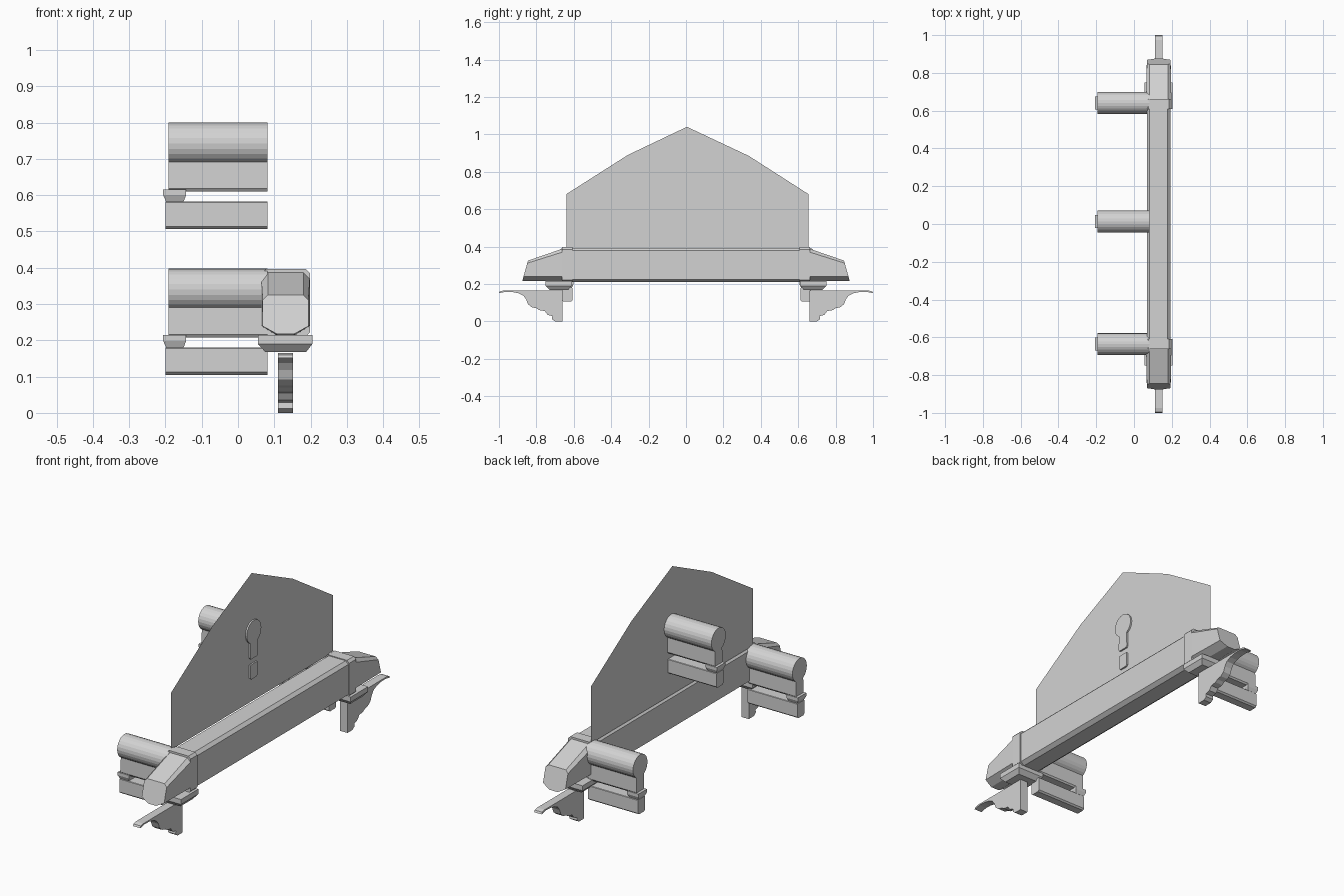
import bpy, bmesh
from math import cos, sin, radians

cube = bpy.data.objects.get("Cube")
if cube:
    bpy.data.objects.remove(cube, do_unlink=True)

stone = bpy.data.materials.new("stone_grey")
stone.use_nodes = True
grey = (0.65, 0.65, 0.65, 1)
stone.diffuse_color = grey
stone.node_tree.nodes["Principled BSDF"].inputs["Base Color"].default_value = grey


def loft(name, rings):
    """Skin equal-length rings of points and cap both ends."""
    bm = bmesh.new()
    loops = [[bm.verts.new(p) for p in ring] for ring in rings]
    for a, b in zip(loops, loops[1:]):
        for i in range(len(a)):
            j = (i + 1) % len(a)
            bm.faces.new((a[i], a[j], b[j], b[i]))
    bm.faces.new(loops[0])
    if len(loops) > 1:
        bm.faces.new(loops[-1])
    bmesh.ops.recalc_face_normals(bm, faces=bm.faces)
    mesh = bpy.data.meshes.new(name)
    bm.to_mesh(mesh)
    bm.free()
    mesh.materials.append(stone)
    obj = bpy.data.objects.new(name, mesh)
    bpy.context.collection.objects.link(obj)
    return obj


def along_x(name, profile, x0, x1):
    """Extrude a (y, z) profile along x."""
    return loft(name, [[(x, y, z) for y, z in profile] for x in (x0, x1)])


def chamfered(a0, a1, b0, b1, ca, low, top):
    """Octagon with separate lower and upper chamfers."""
    return [(a0 + ca, b0), (a1 - ca, b0), (a1, b0 + low), (a1, b1 - top),
            (a1 - top, b1), (a0 + top, b1), (a0, b1 - top), (a0, b0 + low)]


def rect(x0, x1, y0, y1, z):
    return [(x0, y0, z), (x1, y0, z), (x1, y1, z), (x0, y1, z)]


# Horizontal beam
section = chamfered(0.068, 0.193, 0.21, 0.393, 0.02, 0.015, 0.015)
loft("beam", [[(x, y, z) for x, z in section] for y in (-0.62, 0.61)])

# Thin gable sheet above the beam
gable = [(-0.64, 0.39), (-0.64, 0.68), (-0.31, 0.89), (0.005, 1.04),
         (0.335, 0.885), (0.655, 0.68), (0.655, 0.39)]
loft("gable_panel", [[(0.073, y, z) for y, z in gable]])

# Beam ends, each with collar, sloping cap, bearing slab and scroll bracket
bracket = [(0.66, 0.165), (0.66, 0), (0.70, 0), (0.717, 0.012), (0.715, 0.028),
           (0.74, 0.035), (0.755, 0.055), (0.785, 0.06), (0.80, 0.07),
           (0.825, 0.076), (0.845, 0.092), (0.855, 0.118), (0.87, 0.138),
           (0.895, 0.15), (0.93, 0.157), (0.965, 0.158), (1, 0.151),
           (0.995, 0.16), (0.975, 0.165)]
for side, s in (("front", -1), ("back", 1)):
    ring = chamfered(0.066, 0.198, 0.21, 0.397, 0.012, 0.012, 0.012)
    loft(side + "_collar", [[(x, s * y, z) for x, z in ring] for y in (0.608, 0.663)])

    root = chamfered(0.064, 0.198, 0.215, 0.39, 0.04, 0.025, 0.018)
    tip = chamfered(0.068, 0.194, 0.217, 0.325, 0.04, 0.022, 0.014)
    loft(side + "_beam_cap", [
        [(x, s * 0.655, z) for x, z in root],
        [(x, s * (0.875 - 0.28 * (z - 0.217)), z) for x, z in tip]])

    loft(side + "_bearing_slab", [
        rect(0.075, 0.188, s * 0.63, s * 0.73, 0.168),
        rect(0.055, 0.205, s * 0.61, s * 0.75, 0.19),
        rect(0.055, 0.205, s * 0.61, s * 0.75, 0.215)])

    along_x(side + "_bracket", [(s * y, z) for y, z in bracket], 0.11, 0.152)

# Projecting purlin stubs: round top on a neck, lip, and lower block
RADIUS = 0.058
arc = [(RADIUS * cos(radians(a)), RADIUS * sin(radians(a)) - RADIUS)
       for a in range(-60, 241, 15)]
keyhole = arc + [(-0.03, -0.182), (-0.024, -0.19), (0.024, -0.19), (0.03, -0.182)]
block = chamfered(-0.028, 0.028, -0.293, -0.218, 0.008, 0.007, 0.002)
for place, cy, top in (("front", -0.636, 0.398), ("middle", 0.013, 0.8),
                       ("back", 0.641, 0.398)):
    along_x(place + "_purlin", [(cy + y, top + z) for y, z in keyhole], -0.192, 0.081)
    along_x(place + "_purlin_block", [(cy + y, top + z) for y, z in block], -0.2, 0.081)
    loft(place + "_purlin_lip", [
        rect(-0.198, -0.15, cy - 0.026, cy + 0.026, top - 0.218),
        rect(-0.206, -0.143, cy - 0.034, cy + 0.034, top - 0.2),
        rect(-0.206, -0.143, cy - 0.034, cy + 0.034, top - 0.184)])
